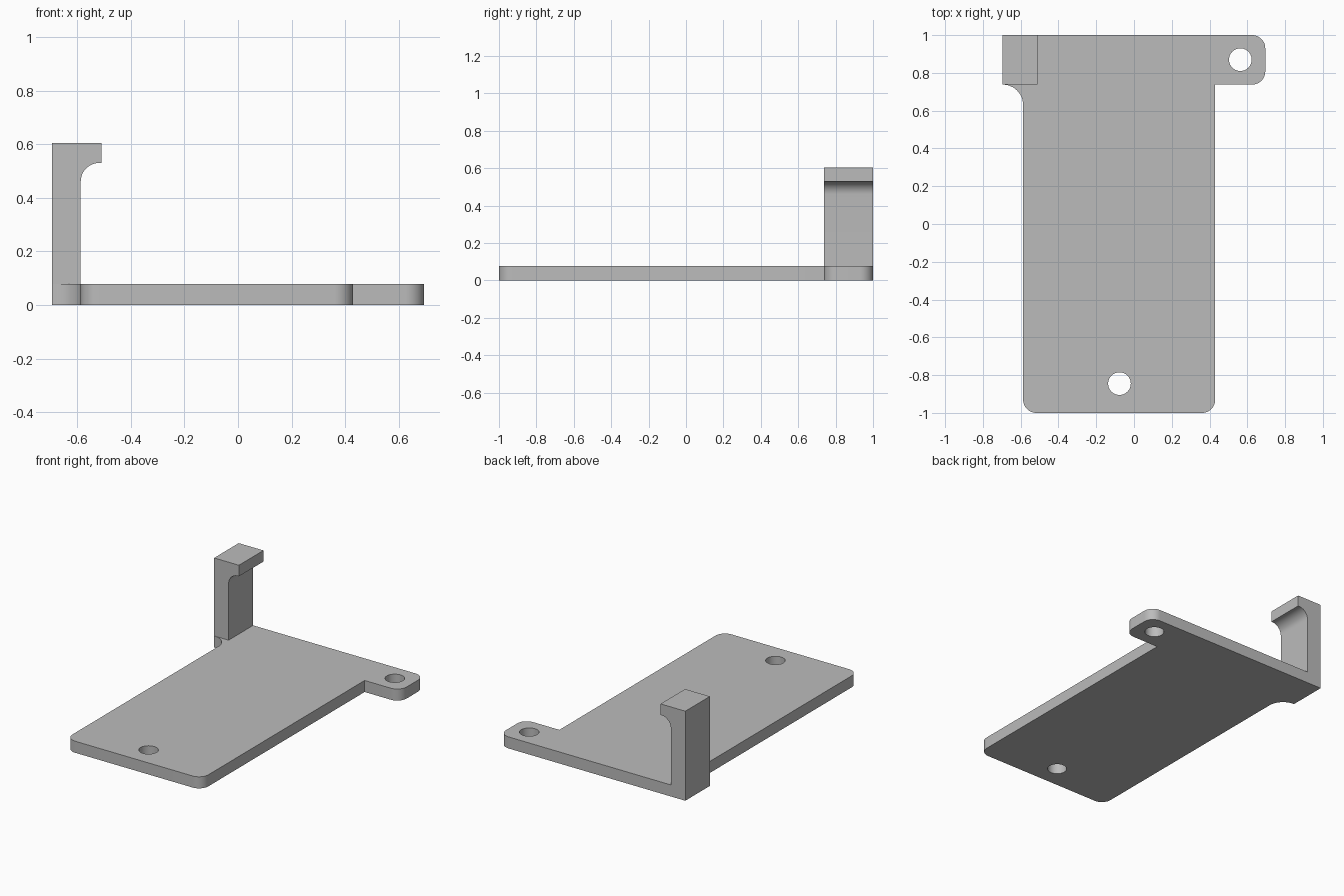
import bpy, math
from mathutils import Matrix

cube = bpy.data.objects.get("Cube")
if cube:
    bpy.data.objects.remove(cube, do_unlink=True)

grey = bpy.data.materials.new("plain grey")
grey.use_nodes = True
colour = (0.5, 0.5, 0.5, 1)
grey.diffuse_color = colour
grey.node_tree.nodes["Principled BSDF"].inputs["Base Color"].default_value = colour


def arc(cx, cy, r, start, end, steps=12):
    """Points along an arc, angles in degrees."""
    angles = [math.radians(start + (end - start) * i / steps) for i in range(steps + 1)]
    return [(cx + r * math.cos(a), cy + r * math.sin(a)) for a in angles]


def hole(cx, cy, r):
    return arc(cx, cy, r, 0, 360, 40)[:-1]


def extruded(name, loops, depth, matrix):
    """Fill closed 2D loops (inner loops become holes) and extrude them centrally."""
    curve = bpy.data.curves.new(name, 'CURVE')
    curve.dimensions = '2D'
    curve.fill_mode = 'BOTH'
    curve.extrude = depth / 2
    for loop in loops:
        spline = curve.splines.new('POLY')
        spline.points.add(len(loop) - 1)
        for point, (x, y) in zip(spline.points, loop):
            point.co = (x, y, 0, 1)
        spline.use_cyclic_u = True
    obj = bpy.data.objects.new(name, curve)
    bpy.context.collection.objects.link(obj)
    obj.matrix_world = matrix
    curve.materials.append(grey)
    bpy.ops.object.select_all(action='DESELECT')
    obj.select_set(True)
    bpy.context.view_layer.objects.active = obj
    bpy.ops.object.convert(target='MESH')
    obj = bpy.context.object
    # Weld the caps to the walls
    bpy.ops.object.mode_set(mode='EDIT')
    bpy.ops.mesh.select_all(action='SELECT')
    bpy.ops.mesh.remove_doubles(threshold=0.0001)
    bpy.ops.mesh.normals_make_consistent(inside=False)
    bpy.ops.object.mode_set(mode='OBJECT')
    bpy.ops.object.shade_smooth_by_angle(angle=math.radians(30))
    return obj


left, right, ear = -0.587, 0.43, 0.695
shoulder, thick, top = 0.738, 0.078, 0.605
corner = 0.07
side = ear + left  # width of the post

# Base plate with rounded corners, an ear and two screw holes
outline = (
    arc(left + corner, -1 + corner, corner, 180, 270)
    + arc(right - corner, -1 + corner, corner, 270, 360)
    + [(right, shoulder)]
    + arc(ear - corner, shoulder + corner, corner, 270, 360)
    + arc(ear - corner, 1 - corner, corner, 0, 90)
    + [(-ear, 1)]
    + arc(-ear, shoulder - side, side, 90, 0)
)
extruded("base_plate", [outline, hole(0.563, 0.87, 0.06), hole(-0.077, -0.845, 0.06)],
         thick, Matrix.Translation((0, 0, thick / 2)))

# Upright post with a filleted hook, drawn in the x-z plane
hook_tip, hook_under = -0.51, 0.53
profile = (
    [(-ear, thick), (left, thick)]
    + arc(left + corner, hook_under - corner, corner, 180, 90)
    + [(hook_tip, hook_under), (hook_tip, top), (-ear, top)]
)
extruded("hook_post", [profile], 1 - shoulder,
         Matrix.Translation((0, (1 + shoulder) / 2, 0)) @ Matrix.Rotation(math.pi / 2, 4, 'X'))
